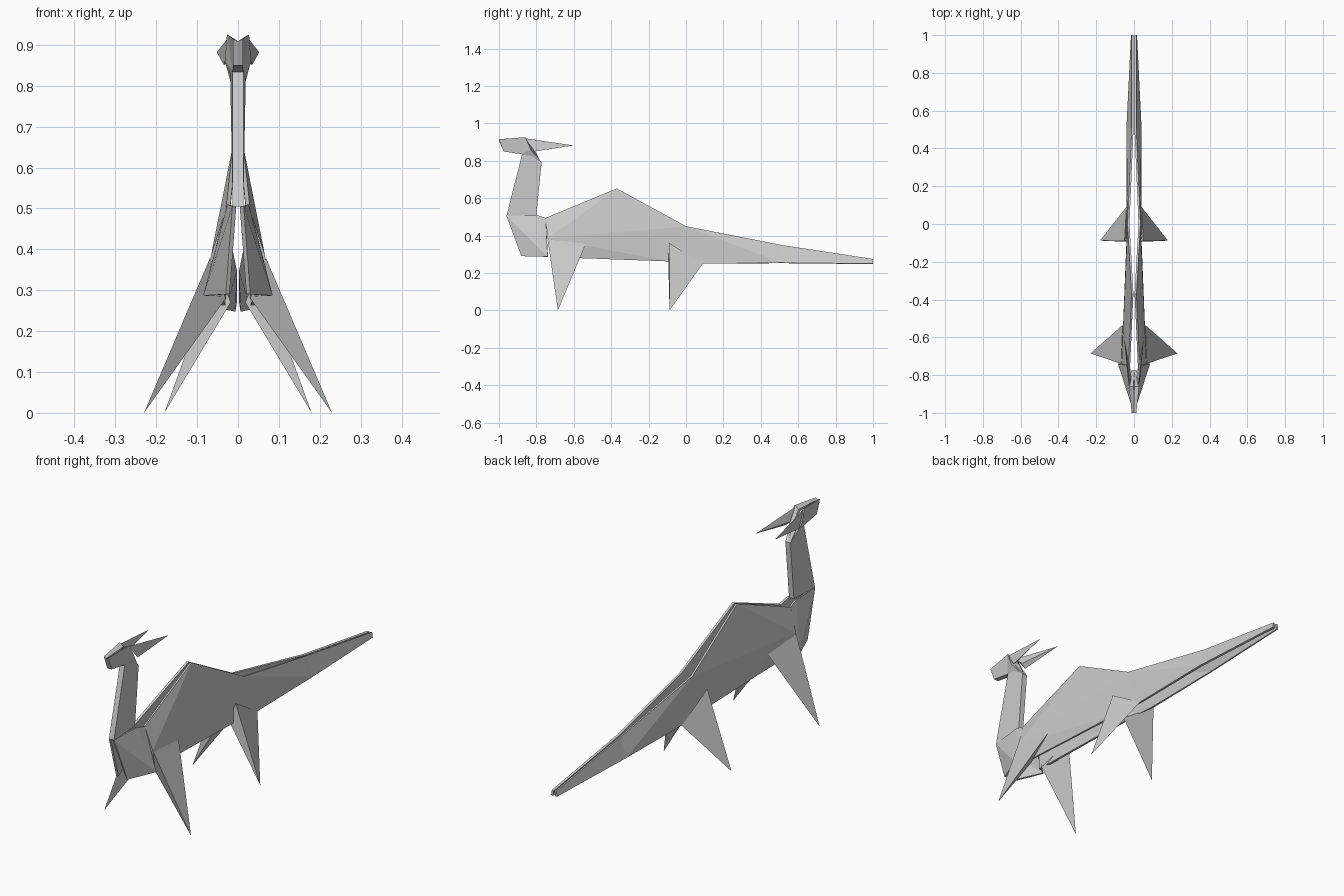
import bpy

paper = bpy.data.materials.new("grey paper")
paper.diffuse_color = (0.6, 0.6, 0.6, 1)


def part(name, points, faces, thick=0, mirror=True):
    """Folded paper part; thick > 0 turns an open sheet into a slab."""
    mesh = bpy.data.meshes.new(name)
    mesh.from_pydata(points, [], faces)
    mesh.materials.append(paper)
    obj = bpy.data.objects.new(name, mesh)
    bpy.context.collection.objects.link(obj)
    if thick:
        mod = obj.modifiers.new("thickness", 'SOLIDIFY')
        mod.thickness = thick
        mod.offset = -1
    if mirror:
        obj.modifiers.new("mirror", 'MIRROR')
    return obj


def prism(name, outline, half_widths):
    """Solid plate symmetric about x = 0, from a (y, z) outline."""
    n = len(outline)
    pts = [(s * w, y, z) for s in (1, -1) for (y, z), w in zip(outline, half_widths)]
    faces = [tuple(range(n)), tuple(range(2 * n - 1, n - 1, -1))]
    faces += [(i, i + n, (i + 1) % n + n, (i + 1) % n) for i in range(n)]
    return part(name, pts, faces, mirror=False)


# Flank: open folded sheet from shoulder to tail tip
part("flank", [
    (0.030, -0.75, 0.495), (0.013, -0.37, 0.652), (0.034, 0.0, 0.45),
    (0.012, 0.51, 0.35), (0.012, 1.0, 0.275),
    (0.066, -0.74, 0.385), (0.040, 0.51, 0.255), (0.016, 1.0, 0.25),
    (0.050, -0.72, 0.285), (0.040, -0.09, 0.262), (0.040, 0.09, 0.25),
], [(0, 5, 1), (1, 5, 2), (5, 8, 9), (5, 9, 2), (2, 9, 10),
    (2, 10, 6), (2, 6, 3), (3, 6, 7, 4)], thick=0.01)

# Chest flap flaring out and down
part("chest", [
    (0.014, -0.96, 0.505), (0.031, -0.75, 0.495), (0.085, -0.74, 0.287),
    (0.030, -0.88, 0.29), (0.026, -0.80, 0.51),
], [(0, 3, 2), (0, 2, 4), (4, 2, 1)], thick=0.01)

# Neck
prism("neck", [(-0.96, 0.505), (-0.80, 0.51), (-0.772, 0.79), (-0.83, 0.87), (-0.875, 0.84)],
      [0.013, 0.013, 0.013, 0.02, 0.013])

# Head: two side cheeks with an open groove on top
part("head", [
    (0.012, -1.0, 0.915), (0.027, -0.86, 0.926), (0.032, -0.83, 0.86),
    (0.013, -0.775, 0.79), (0.013, -0.88, 0.835), (0.012, -0.975, 0.85),
    (0.0, -1.0, 0.908), (0.004, -0.86, 0.912), (0.0, -0.81, 0.86),
    (0.0, -0.775, 0.79), (0.0, -0.88, 0.835), (0.0, -0.975, 0.85),
], [(0, 5, 4, 1), (1, 4, 2), (2, 4, 3), (0, 1, 7, 6), (1, 2, 8, 7),
    (2, 3, 9, 8), (3, 4, 10, 9), (4, 5, 11, 10), (5, 0, 6, 11)])

# Horns sweeping back
part("horn", [
    (0.022, -0.86, 0.92), (0.034, -0.81, 0.85), (0.014, -0.81, 0.87),
    (0.052, -0.60, 0.882),
], [(0, 1, 3), (1, 2, 3), (2, 0, 3), (0, 2, 1)])

# Legs: slim pointed folds
for name, pts in {
    "front_leg": [(0.068, -0.74, 0.38), (0.060, -0.535, 0.357),
                  (0.030, -0.69, 0.28), (0.23, -0.685, 0.0)],
    "hind_leg": [(0.050, -0.09, 0.36), (0.040, 0.09, 0.25),
                 (0.018, -0.095, 0.27), (0.18, -0.088, 0.0)],
}.items():
    part(name, pts, [(0, 3, 1), (0, 2, 3), (2, 1, 3), (0, 1, 2)])
